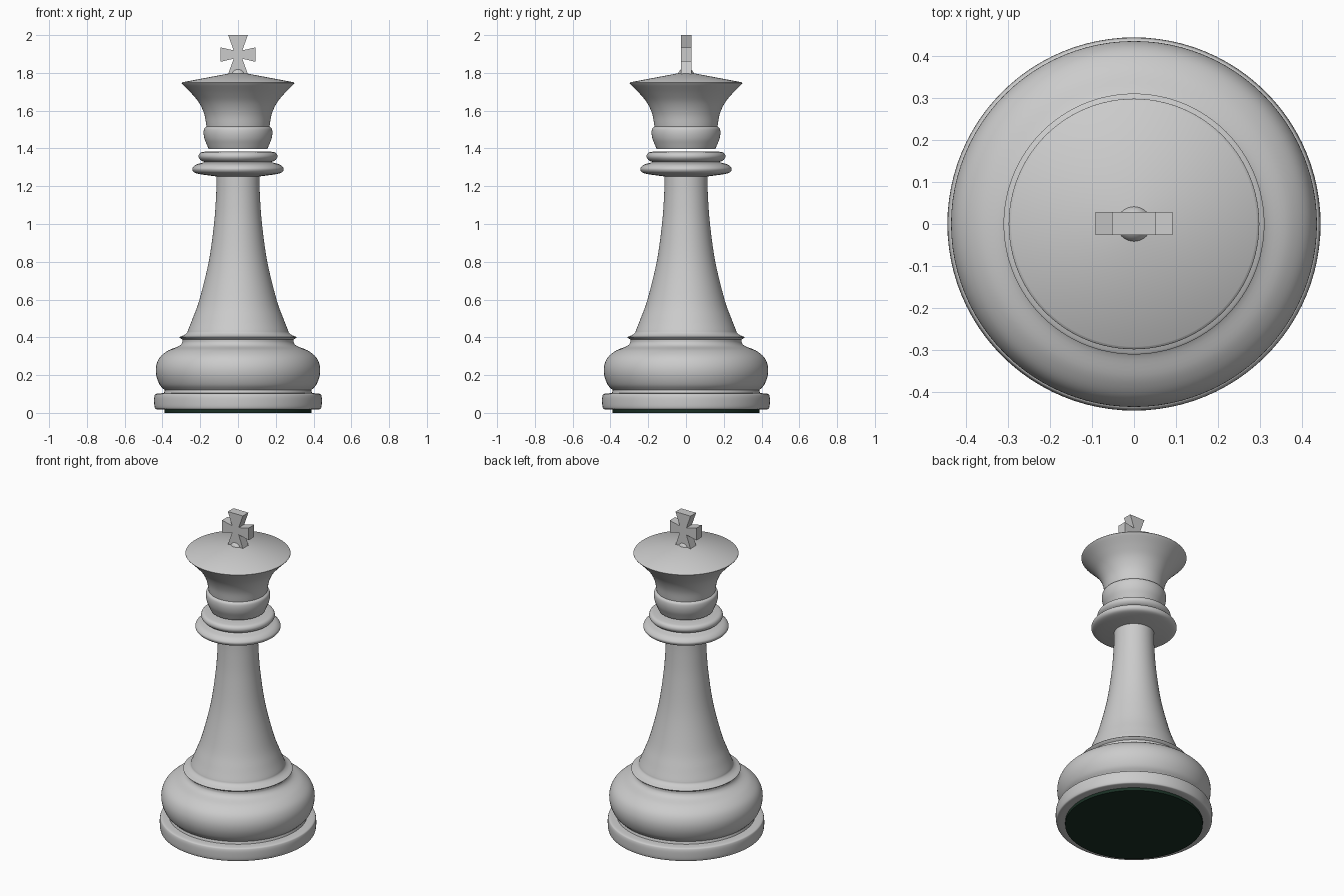
import bpy, bmesh, math
from mathutils import Vector

if "Cube" in bpy.data.objects:
    bpy.data.objects.remove(bpy.data.objects["Cube"])

SEG = 96


def smooth_path(pts, n=5):
    """Catmull-Rom curve through a few (radius, z) points."""
    p = [Vector(q) for q in pts]
    if len(p) < 3:
        return p
    p = [2 * p[0] - p[1]] + p + [2 * p[-1] - p[-2]]
    out = []
    for a, b, c, d in zip(p, p[1:], p[2:], p[3:]):
        for i in range(n):
            t = i / n
            out.append(0.5 * (2 * b + (c - a) * t + (2 * a - 5 * b + 4 * c - d) * t * t
                              + (3 * b - a - 3 * c + d) * t ** 3))
    return out + [p[-2]]


def finish(name, bm, angle=35):
    bmesh.ops.recalc_face_normals(bm, faces=bm.faces)
    me = bpy.data.meshes.new(name)
    bm.to_mesh(me)
    bm.free()
    ob = bpy.data.objects.new(name, me)
    bpy.context.collection.objects.link(ob)
    bpy.ops.object.select_all(action='DESELECT')
    ob.select_set(True)
    bpy.context.view_layer.objects.active = ob
    if angle:
        bpy.ops.object.shade_smooth_by_angle(angle=math.radians(angle))
    return ob


def turned(name, *sections):
    """Lathe smooth sections, joined with sharp corners and closed on the axis."""
    path = [q for s in sections for q in smooth_path(s)]
    path = [Vector((0, path[0].y))] + path + [Vector((0, path[-1].y))]
    bm = bmesh.new()
    vs = [bm.verts.new((r, 0, z)) for r, z in path]
    edges = [bm.edges.new(e) for e in zip(vs, vs[1:])]
    bmesh.ops.spin(bm, geom=vs + edges, axis=(0, 0, 1), cent=(0, 0, 0),
                   angle=2 * math.tau / 2, steps=SEG, use_duplicate=False)
    bmesh.ops.remove_doubles(bm, verts=bm.verts, dist=1e-5)
    return finish(name, bm)


# felt pad underneath
felt = turned("felt_pad", [(0.39, 0), (0.39, 0.025)])
green = bpy.data.materials.new("dark_green_felt")
green.diffuse_color = (0.01, 0.03, 0.018, 1)
green.use_nodes = True
green.node_tree.nodes["Principled BSDF"].inputs["Base Color"].default_value = green.diffuse_color
felt.data.materials.append(green)

# base plate, bulge, ridge and tapering stem
turned("body",
       [(0.39, 0.018), (0.43, 0.019), (0.441, 0.028), (0.444, 0.06),
        (0.442, 0.09), (0.432, 0.101), (0.392, 0.105)],
       [(0.388, 0.12), (0.415, 0.15), (0.433, 0.20), (0.433, 0.25),
        (0.413, 0.295), (0.37, 0.33), (0.315, 0.352), (0.296, 0.37), (0.293, 0.388)],
       [(0.308, 0.397), (0.309, 0.402), (0.285, 0.412), (0.27, 0.424), (0.265, 0.437)],
       [(0.265, 0.437), (0.24, 0.50), (0.204, 0.60), (0.155, 0.80),
        (0.127, 1.0), (0.116, 1.15), (0.113, 1.26)])

# two collar rings
turned("lower_collar",
       [(0.115, 1.252), (0.19, 1.262), (0.228, 1.271), (0.241, 1.285),
        (0.239, 1.299), (0.22, 1.315), (0.185, 1.325), (0.17, 1.332)])
turned("upper_collar",
       [(0.17, 1.326), (0.195, 1.336), (0.208, 1.352), (0.207, 1.368),
        (0.195, 1.379), (0.165, 1.384)])

# flared head with a low conical top
turned("head",
       [(0.155, 1.397), (0.165, 1.42), (0.177, 1.45), (0.182, 1.48),
        (0.179, 1.505), (0.167, 1.516)],
       [(0.167, 1.516), (0.178, 1.58), (0.205, 1.64), (0.245, 1.69), (0.296, 1.742)],
       [(0.296, 1.742), (0.298, 1.746), (0.292, 1.751)],
       [(0.292, 1.751), (0.03, 1.80)])

# small ball under the cross
bm = bmesh.new()
bmesh.ops.create_uvsphere(bm, u_segments=32, v_segments=16, radius=0.044)
bmesh.ops.translate(bm, verts=bm.verts, vec=(0, 0, 1.783))
finish("finial_ball", bm)

# flared cross: outline built by mirroring one quarter
quarter = [(0.092, 0.038), (0.023, 0.022), (0.052, 0.103)]
outline = (quarter + [(-x, z) for x, z in quarter[::-1]]
           + [(-x, -z) for x, z in quarter] + [(x, -z) for x, z in quarter[::-1]])
bm = bmesh.new()
face = bm.faces.new([bm.verts.new((x, -0.026, z + 1.897)) for x, z in outline])
ext = bmesh.ops.extrude_face_region(bm, geom=[face])
bmesh.ops.translate(bm, vec=(0, 0.055, 0),
                    verts=[v for v in ext["geom"] if isinstance(v, bmesh.types.BMVert)])
finish("cross", bm, None)
